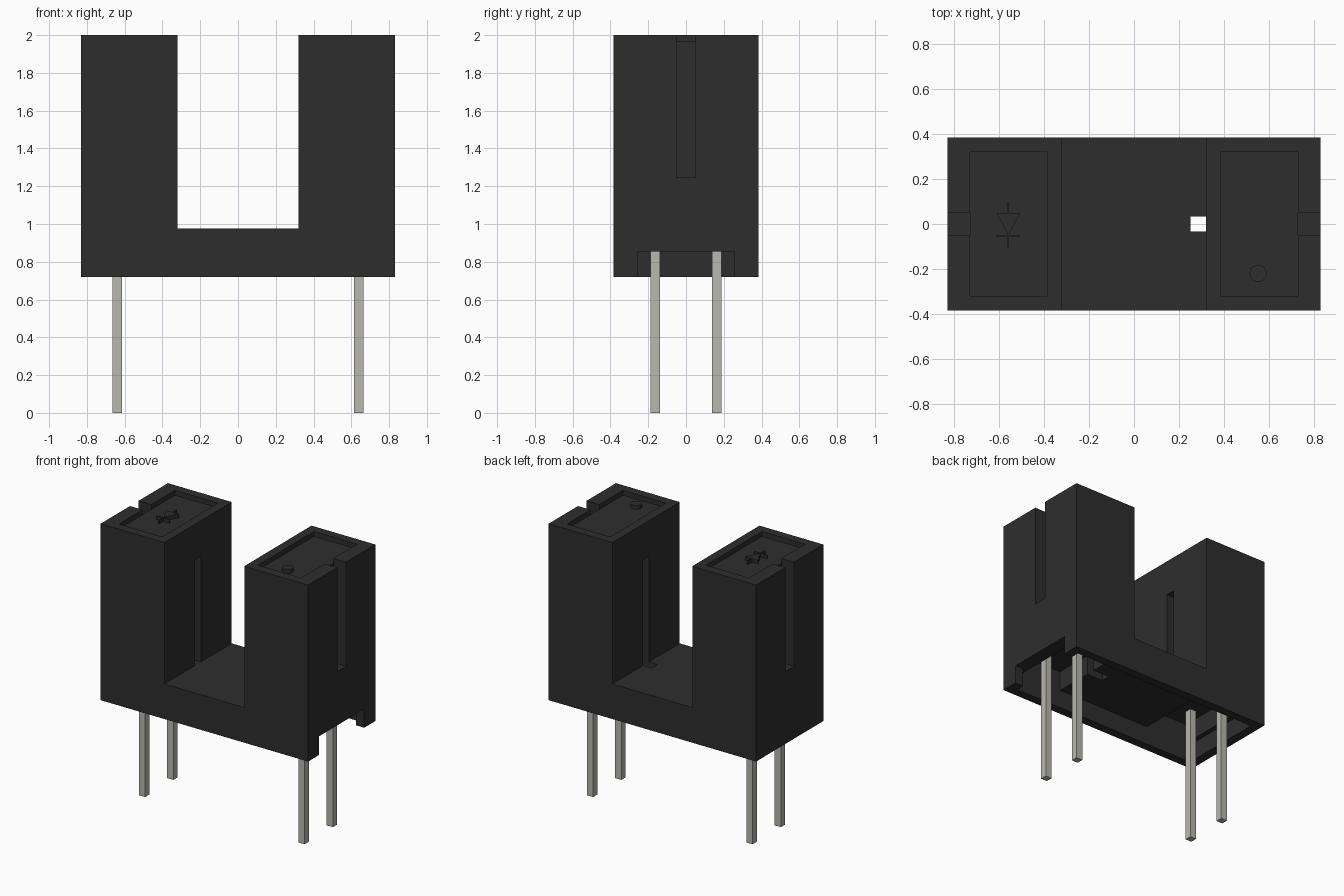
import bpy, bmesh, math

cube = bpy.data.objects.get("Cube")
if cube:
    bpy.data.objects.remove(cube, do_unlink=True)


def material(name, rgb):
    m = bpy.data.materials.new(name)
    m.use_nodes = True
    m.diffuse_color = (*rgb, 1)
    m.node_tree.nodes["Principled BSDF"].inputs["Base Color"].default_value = (*rgb, 1)
    return m


BLACK = material("black plastic", (0.027, 0.027, 0.027))
METAL = material("tinned metal", (0.48, 0.48, 0.415))


def prism(name, pts, depth, mat):
    """Extrude a closed loop of 3D points along the depth vector."""
    bm = bmesh.new()
    face = bm.faces.new([bm.verts.new(p) for p in pts])
    ext = bmesh.ops.extrude_face_region(bm, geom=[face])
    moved = [v for v in ext["geom"] if isinstance(v, bmesh.types.BMVert)]
    bmesh.ops.translate(bm, verts=moved, vec=depth)
    bmesh.ops.recalc_face_normals(bm, faces=bm.faces)
    me = bpy.data.meshes.new(name)
    bm.to_mesh(me)
    bm.free()
    me.materials.append(mat)
    ob = bpy.data.objects.new(name, me)
    bpy.context.collection.objects.link(ob)
    return ob


def box(name, x, y, z, mat=BLACK):
    pts = [(x[0], y[0], z[0]), (x[1], y[0], z[0]), (x[1], y[1], z[0]), (x[0], y[1], z[0])]
    return prism(name, pts, (0, 0, z[1] - z[0]), mat)


def span(s, a, b):
    """Range a..b mirrored to side s."""
    return tuple(sorted((s * a, s * b)))


def cut(target, x, y, z):
    cutter = box("cutter", x, y, z)
    cutter.hide_render = True
    mod = target.modifiers.new("cut", "BOOLEAN")
    mod.operation = "DIFFERENCE"
    mod.solver = "EXACT"
    mod.object = cutter
    bpy.context.view_layer.objects.active = target
    bpy.ops.object.modifier_apply(modifier=mod.name)
    bpy.data.objects.remove(cutter, do_unlink=True)


# U-shaped housing
X, Y, GAP = 0.832, 0.385, 0.32
BOTTOM, FLOOR, TOP = 0.72, 0.975, 2.0
outline = [(-X, BOTTOM), (X, BOTTOM), (X, TOP), (GAP, TOP),
           (GAP, FLOOR), (-GAP, FLOOR), (-GAP, TOP), (-X, TOP)]
housing = prism("housing", [(x, -Y, z) for x, z in outline], (0, 2 * Y, 0), BLACK)

# Hollow underside and the notch in one end wall
cut(housing, (-0.765, 0.765), (-0.32, 0.32), (0.6, 0.855))
cut(housing, (0.7, 0.9), (-0.258, 0.258), (0.6, 0.855))

# Tower wells, outer grooves and inner light slits
for s in (-1, 1):
    cut(housing, span(s, 0.385, 0.73), (-0.32, 0.32), (0.8, 2.1))
    cut(housing, span(s, 0.725, 0.9), (-0.05, 0.05), (1.245, 2.1))
cut(housing, (-0.4, -0.3), (-0.033, 0.033), (0.975, 1.74))
cut(housing, (0.252, 0.4), (-0.033, 0.033), (0.8, 1.74))

# Sensor blocks inside the towers, and their pins
SENSOR_TOP = 1.965
for s, side in ((-1, "right"), (1, "left")):
    box(side + "_sensor_block", span(s, 0.385, 0.73), (-0.32, 0.32), (1.0, SENSOR_TOP))
    for t, end in ((-1, "front"), (1, "back")):
        box(f"{side}_{end}_pin", span(s, 0.615, 0.665), span(t, 0.138, 0.187), (0, 1.02), METAL)

# Raised diode mark on the right block
CX, MARK = -0.56, (SENSOR_TOP - 0.002, 1.992)
prism("diode_triangle",
      [(CX - 0.052, 0.048, MARK[0]), (CX + 0.052, 0.048, MARK[0]), (CX, -0.053, MARK[0])],
      (0, 0, MARK[1] - MARK[0]), BLACK)
box("diode_bar", (CX - 0.052, CX + 0.052), (-0.058, -0.052), MARK)
box("diode_back_lead", (CX - 0.003, CX + 0.003), (0.048, 0.097), MARK)
box("diode_front_lead", (CX - 0.003, CX + 0.003), (-0.107, -0.058), MARK)

# Raised round dot on the left block
ring = [(0.553 + 0.038 * math.cos(a), -0.22 + 0.038 * math.sin(a), MARK[0])
        for a in (i * math.tau / 32 for i in range(32))]
dot = prism("round_dot", ring, (0, 0, MARK[1] - MARK[0]), BLACK)
bpy.ops.object.select_all(action="DESELECT")
dot.select_set(True)
bpy.context.view_layer.objects.active = dot
bpy.ops.object.shade_smooth_by_angle()
